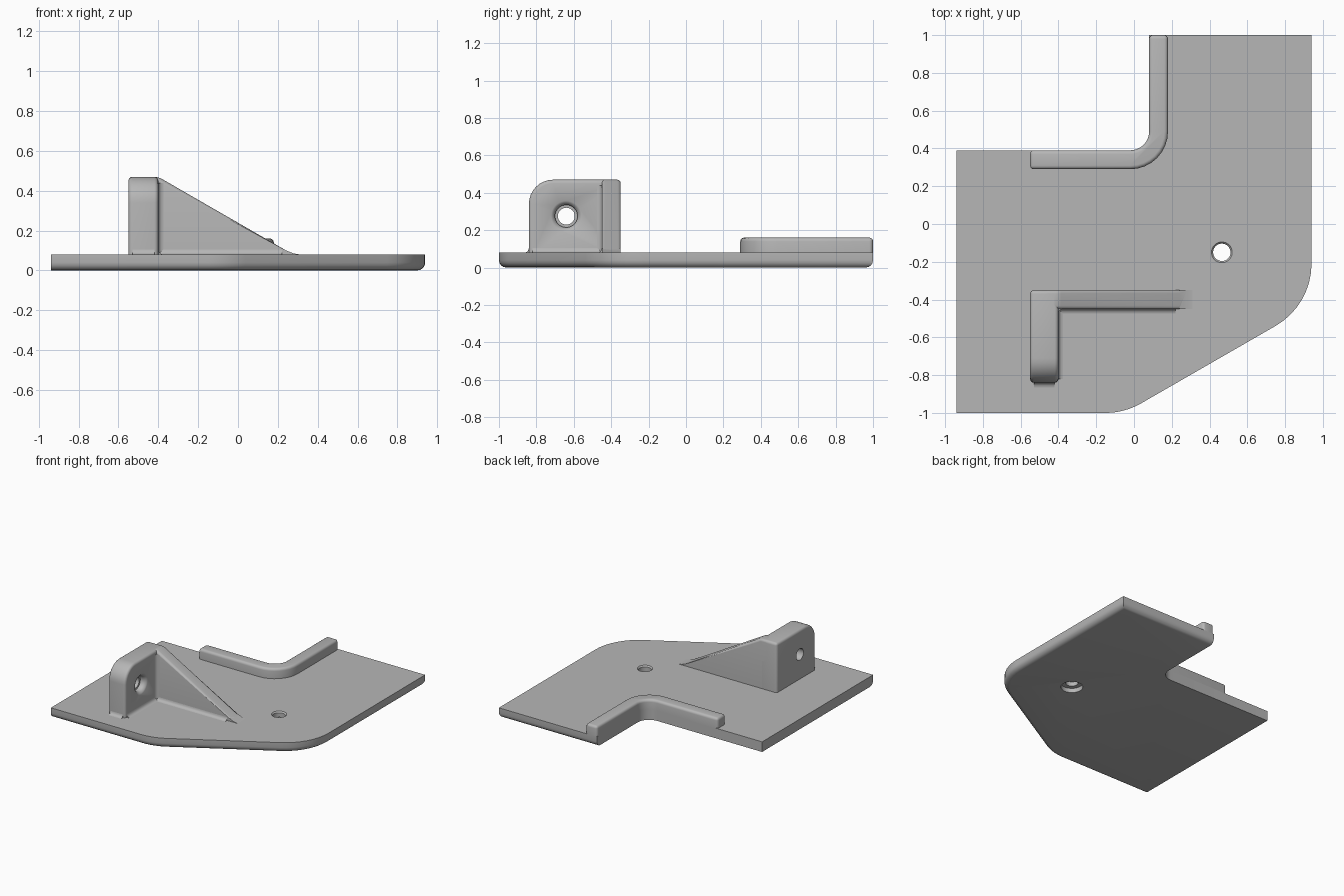
import bpy, bmesh, math
from mathutils import Vector

if "Cube" in bpy.data.objects:
    bpy.data.objects.remove(bpy.data.objects["Cube"])

grey = bpy.data.materials.new("plain_grey")
grey.use_nodes = True
grey.diffuse_color = (0.47, 0.47, 0.47, 1)
grey.node_tree.nodes["Principled BSDF"].inputs["Base Color"].default_value = grey.diffuse_color

TOP = 0.08      # plate top
SINK = 0.06     # bracket parts start inside the plate


def outline(points, steps=8):
    """Round each (u, v, radius) corner of a closed outline."""
    result = []
    for i, (u, v, r) in enumerate(points):
        p = Vector((u, v))
        if r == 0:
            result.append(p)
            continue
        d1 = (Vector(points[i - 1][:2]) - p).normalized()
        d2 = (Vector(points[(i + 1) % len(points)][:2]) - p).normalized()
        half = d1.angle(d2) / 2
        c = p + (d1 + d2).normalized() * r / math.sin(half)
        t = r / math.tan(half)
        start, end = p + d1 * t - c, p + d2 * t - c
        for k in range(steps + 1):
            result.append(c + start.slerp(end, k / steps).normalized() * r)
    return result


def place(axis, u, v, w):
    return {"x": (w, u, v), "y": (u, w, v), "z": (u, v, w)}[axis]


def finish(name, bm):
    bmesh.ops.recalc_face_normals(bm, faces=bm.faces)
    mesh = bpy.data.meshes.new(name)
    bm.to_mesh(mesh)
    bm.free()
    mesh.materials.append(grey)
    obj = bpy.data.objects.new(name, mesh)
    bpy.context.collection.objects.link(obj)
    return obj


def prism(name, pts, axis, lo, hi, rule=None, radius=0.02):
    """Extrude an outline along an axis, rounding the edges picked by rule."""
    bm = bmesh.new()
    ends = [[bm.verts.new(place(axis, p[0], p[1], w)) for p in pts] for w in (lo, hi)]
    for end in ends:
        bm.faces.new(end)
    n = len(pts)
    for i in range(n):
        j = (i + 1) % n
        bm.faces.new((ends[0][i], ends[0][j], ends[1][j], ends[1][i]))
    bmesh.ops.recalc_face_normals(bm, faces=bm.faces)
    if rule:
        picked = [e for e in bm.edges if rule(e.verts[0].co, e.verts[1].co, e.calc_face_angle())]
        bmesh.ops.bevel(bm, geom=picked, offset=radius, segments=4, profile=0.5,
                        affect="EDGES", clamp_overlap=False)
    return finish(name, bm)


def bore(target, axis, u, v, rings, sides=40):
    """Cut a stepped round hole given as (position, radius) rings."""
    bm = bmesh.new()
    loops = []
    for w, r in rings:
        loops.append([bm.verts.new(place(axis, u + r * math.cos(a), v + r * math.sin(a), w))
                      for a in (math.tau * k / sides for k in range(sides))])
    bm.faces.new(loops[0])
    bm.faces.new(loops[-1])
    for a, b in zip(loops, loops[1:]):
        for i in range(sides):
            j = (i + 1) % sides
            bm.faces.new((a[i], a[j], b[j], b[i]))
    cutter = finish("hole_cutter", bm)
    cutter.hide_render = True
    mod = target.modifiers.new("hole", "BOOLEAN")
    mod.operation = "DIFFERENCE"
    mod.solver = "EXACT"
    mod.object = cutter
    bpy.context.view_layer.objects.active = target
    bpy.ops.object.modifier_apply(modifier=mod.name)
    bpy.data.objects.remove(cutter)


def cove(name, corner, du, dv, axis, lo, hi, r=0.025):
    """Concave fillet strip in an inside corner."""
    arc = [(corner[0] + du * r * (1 - math.sin(a)), corner[1] + dv * r * (1 - math.cos(a)))
           for a in (math.pi / 2 * k / 4 for k in range(5))]
    return prism(name, [corner] + arc, axis, lo, hi)


# Base plate: notched, one slanted corner, rounded underside on the outer rim
def rim(a, b, angle):
    if max(a.z, b.z) > 0.001:
        return False
    left = max(a.x, b.x) < -0.93
    notch = min(a.y, b.y) > 0.38 and max(a.x, b.x) < 0.09
    return not (left or notch)


plate = prism("base_plate", outline([
    (-0.94, -1, 0), (-0.05, -1, 0.38), (0.94, -0.43, 0.38), (0.94, 1, 0),
    (0.08, 1, 0), (0.08, 0.39, 0.1), (-0.94, 0.39, 0)]), "z", 0, TOP, rim, 0.04)
bore(plate, "z", 0.465, -0.15, [(-0.02, 0.08), (0.035, 0.08), (0.035, 0.046),
                                (0.07, 0.046), (TOP, 0.055), (0.1, 0.075)])

# Raised rail following the notch
rail = prism("notch_rail", outline([
    (-0.55, 0.29, 0), (0.18, 0.29, 0.2), (0.18, 1, 0), (0.08, 1, 0),
    (0.08, 0.39, 0.1), (-0.55, 0.39, 0)]), "z", TOP, 0.16,
    lambda a, b, angle: min(a.z, b.z) > 0.15 or (abs(a.z - b.z) > 0.01 and angle > 1))


# Upright lug with a counterbored cross hole
def lug_edges(a, b, angle):
    return max(a.z, b.z) > 0.1 and angle > 1


lug = prism("upright_lug", outline([
    (-0.84, SINK, 0), (-0.35, SINK, 0), (-0.35, 0.47, 0), (-0.84, 0.47, 0.13)]),
    "x", -0.55, -0.4, lug_edges)
bore(lug, "x", -0.64, 0.275, [(-0.6, 0.045), (-0.45, 0.045), (-0.45, 0.06), (-0.425, 0.06),
                              (-0.415, 0.064), (-0.405, 0.073), (-0.4, 0.082), (-0.38, 0.082)])

# Sloping gusset that braces the lug
gusset = prism("sloping_gusset", [
    (-0.46, SINK), (0.31, SINK), (0.31, TOP), (0.28, 0.085), (0.24, 0.101),
    (-0.385, 0.461), (-0.4, 0.467), (-0.415, 0.47), (-0.46, 0.47)], "y", -0.45, -0.35,
    lambda a, b, angle: abs(a.y - b.y) < 0.001 and min(a.z, b.z) > 0.1 and angle > 1, 0.018)

# Small fillets where the bracket meets the plate and itself
parts = [plate, rail, lug, gusset,
         cove("lug_front_fillet", (-0.84, TOP), -1, 1, "x", -0.53, -0.42),
         cove("lug_side_fillet", (-0.4, TOP), 1, 1, "y", -0.82, -0.45),
         cove("gusset_base_fillet", (-0.45, TOP), -1, 1, "x", -0.4, 0.22),
         cove("inner_corner_fillet", (-0.4, -0.45), 1, -1, "z", TOP, 0.44)]

bpy.ops.object.select_all(action="DESELECT")
for part in parts:
    part.select_set(True)
bpy.context.view_layer.objects.active = plate
bpy.ops.object.shade_smooth_by_angle(angle=math.radians(32))
